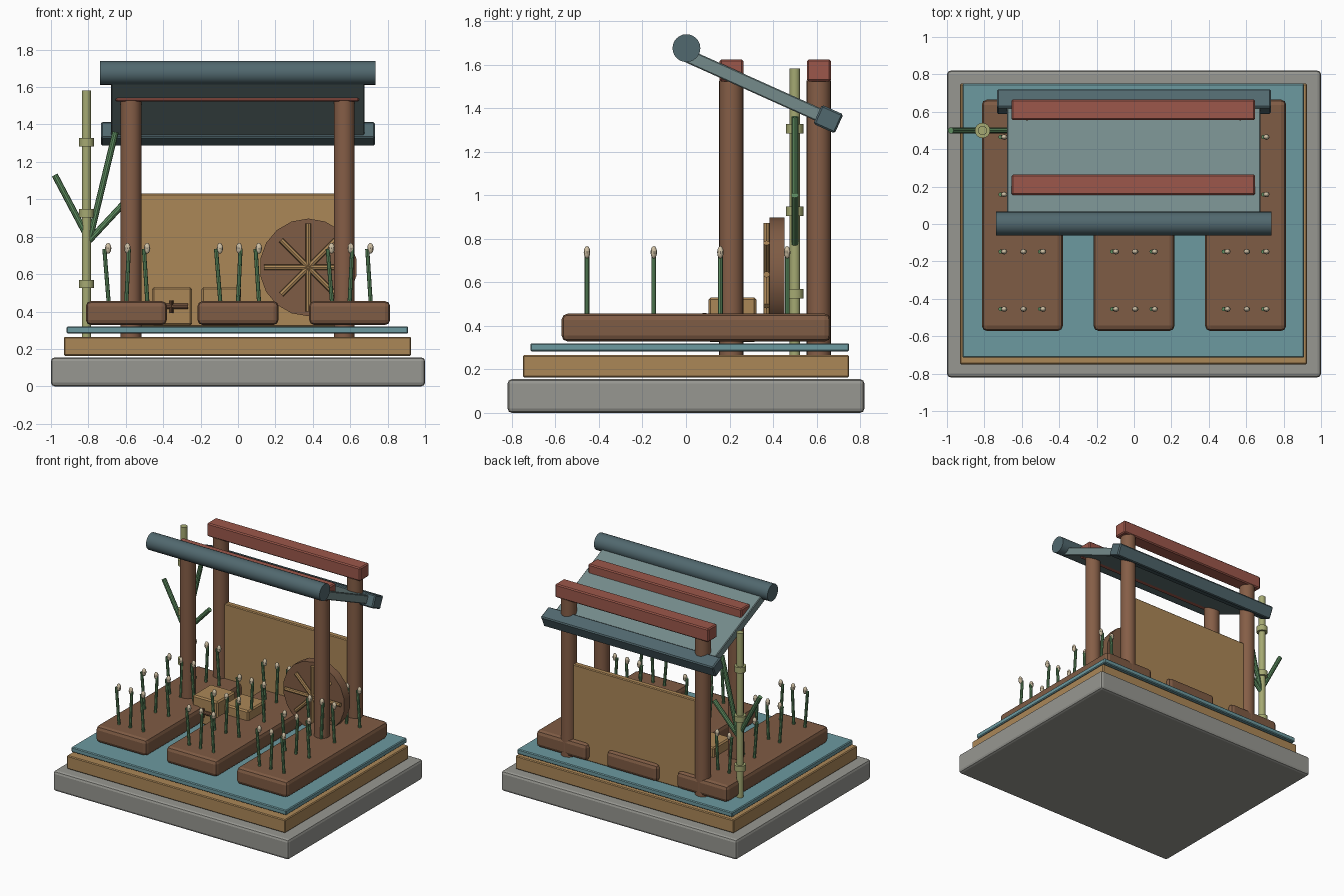
import bpy, math
from mathutils import Vector

if "Cube" in bpy.data.objects:
    bpy.data.objects.remove(bpy.data.objects["Cube"])


def mat(name, r, g, b):
    m = bpy.data.materials.new(name)
    m.diffuse_color = [(c / 255) ** 2.2 for c in (r, g, b)] + [1]
    m.use_nodes = True
    m.node_tree.nodes["Principled BSDF"].inputs["Base Color"].default_value = m.diffuse_color
    return m


STONE = mat("stone", 150, 150, 144)
WOOD = mat("light_wood", 170, 134, 88)
WATER = mat("water", 108, 152, 158)
EARTH = mat("earth", 126, 92, 70)
POST = mat("post_wood", 132, 94, 72)
ROOF = mat("roof", 116, 138, 138)
TRIM = mat("roof_trim", 82, 104, 110)
RED = mat("red_beam", 155, 88, 76)
GREEN = mat("green", 96, 142, 98)
BAMBOO = mat("bamboo", 164, 168, 114)
GRAIN = mat("grain", 205, 190, 162)
DARK = mat("dark_wood", 92, 66, 48)


def finish(name, m, smooth=True):
    o = bpy.context.object
    o.name = name
    o.data.materials.append(m)
    if smooth:
        bpy.ops.object.shade_smooth_by_angle(angle=math.radians(35))
    return o


def box(name, m, x, y, z, bevel=0.0, seg=2, rot_x=0.0):
    """Box from (min, max) ranges, optionally bevelled and tilted about x."""
    bpy.ops.mesh.primitive_cube_add(size=1, location=[sum(r) / 2 for r in (x, y, z)],
                                    rotation=(rot_x, 0, 0))
    bpy.context.object.scale = [r[1] - r[0] for r in (x, y, z)]
    bpy.ops.object.transform_apply(location=False, rotation=False, scale=True)
    o = finish(name, m, False)
    if bevel:
        b = o.modifiers.new("Bevel", 'BEVEL')
        b.width, b.segments = bevel, seg
    return o


def rod(name, m, a, b, r, sides=16):
    """Cylinder between two points."""
    a, b = Vector(a), Vector(b)
    d = b - a
    bpy.ops.mesh.primitive_cylinder_add(vertices=sides, radius=r, depth=d.length,
                                        location=(a + b) / 2,
                                        rotation=d.to_track_quat('Z', 'Y').to_euler())
    return finish(name, m, sides > 8)


# Stepped platform
box("stone_base", STONE, (-1, 1), (-0.82, 0.82), (0, 0.155), 0.02)
box("wood_deck", WOOD, (-0.93, 0.925), (-0.75, 0.75), (0.163, 0.265), 0.006, 1)
box("water_sheet", WATER, (-0.917, 0.91), (-0.715, 0.75), (0.282, 0.32), 0.006, 1)

# Planting beds with rows of grain stalks
for bx in (-0.597, 0, 0.597):
    box("planting_bed", EARTH, (bx - 0.217, bx + 0.217), (-0.572, 0.665), (0.328, 0.456), 0.028)
    for dx, lean in ((-0.1, -0.025), (0.003, 0.015), (0.108, -0.02)):
        for y in (-0.455, -0.148, 0.158, 0.465):
            x = bx + dx
            rod("stalk", GREEN, (x - lean / 4, y, 0.44), (x + lean * 0.7, y, 0.735), 0.011, 8)
            bpy.ops.mesh.primitive_uv_sphere_add(segments=8, ring_count=6, radius=1,
                                                 location=(x + 0.003, y, 0.738))
            bpy.context.object.scale = (0.017, 0.015, 0.029)
            finish("grain_head", GRAIN)

# Posts and cross beams
for y in (0.208, 0.61):
    for x in (-0.572, 0.568):
        rod("post", POST, (x, y, 0.265), (x, y, 1.527), 0.056, 20)
    box("cross_beam", RED, (-0.655, 0.648), (y - 0.054, y + 0.056), (1.523, 1.625), 0.008, 1)

# Sloping roof with ridge roll and lower edge
tilt = -math.radians(24.2)
box("roof_panel", ROOF, (-0.68, 0.675), (-0.03, 0.67), (1.469, 1.531), 0.005, 1, tilt)
rod("ridge_roll", TRIM, (-0.738, 0.002, 1.676), (0.736, 0.002, 1.676), 0.064, 24)
box("roof_lower_edge", TRIM, (-0.733, 0.732), (0.6, 0.708), (1.302, 1.398), 0.008, 1, tilt)

# Back wall
box("back_wall", WOOD, (-0.54, 0.54), (0.585, 0.63), (0.32, 1.03), 0.006, 1)

# Water wheel with spokes on its front face
wx, wz = 0.376, 0.636
rod("wheel_disc", EARTH, (wx, 0.383, wz), (wx, 0.453, wz), 0.261, 18)
for i in range(4):
    a = i * math.pi / 4
    r = 0.236 if i % 2 == 0 else 0.205
    dx, dz = r * math.cos(a), r * math.sin(a)
    rod("wheel_spoke", WOOD, (wx - dx, 0.37, wz - dz), (wx + dx, 0.37, wz + dz), 0.015, 8)

# Crates and the small sluice handle
box("crate", WOOD, (-0.46, -0.246), (0.103, 0.323), (0.325, 0.53), 0.01, 1)
box("crate", WOOD, (-0.195, 0.015), (0.103, 0.323), (0.325, 0.53), 0.01, 1)
rod("sluice_handle", EARTH, (-0.42, 0.09, 0.428), (-0.268, 0.09, 0.428), 0.014, 10)
rod("sluice_collar", DARK, (-0.356, 0.085, 0.393), (-0.356, 0.085, 0.458), 0.01, 8)

# Bamboo cane with nodes and leafy shoots
bx, by = -0.81, 0.5
rod("bamboo_cane", BAMBOO, (bx, by, 0.265), (bx, by, 1.582), 0.025)
for z in (0.547, 0.926, 1.305):
    rod("bamboo_node", BAMBOO, (bx, by, z - 0.022), (bx, by, z + 0.022), 0.041)
for x, z in ((-0.98, 1.13), (-0.655, 1.36), (-0.59, 1.0)):
    rod("bamboo_shoot", GREEN, (bx + 0.015, by, 0.78), (x, by, z), 0.017, 10)
